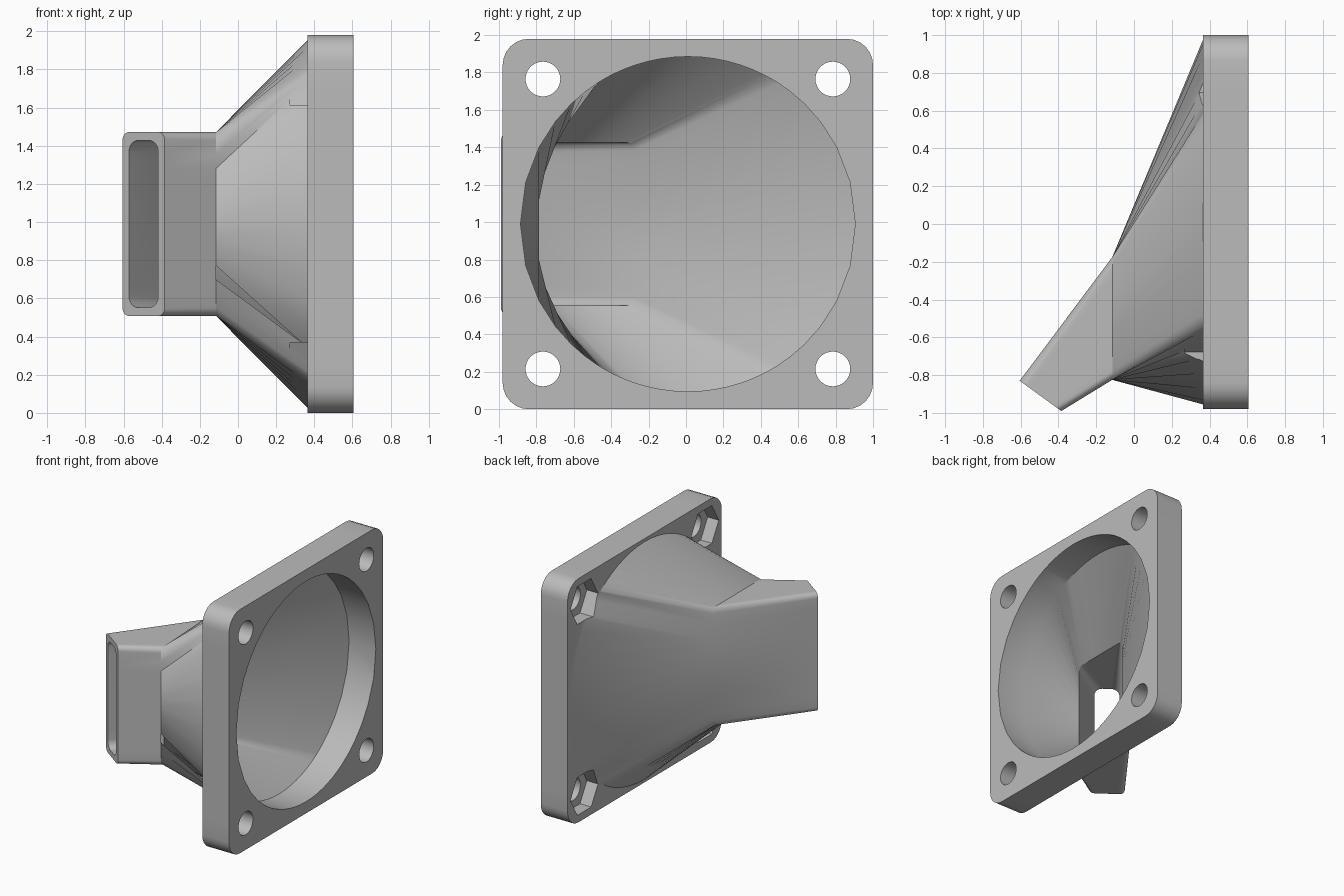
import bpy, bmesh, math
from mathutils import Vector

cube = bpy.data.objects.get("Cube")
if cube:
    bpy.data.objects.remove(cube, do_unlink=True)

grey = bpy.data.materials.new("light grey")
grey.use_nodes = True
colour = (0.5, 0.5, 0.5, 1)
grey.diffuse_color = colour
grey.node_tree.nodes["Principled BSDF"].inputs["Base Color"].default_value = colour

CY, CZ = 0.01, 0.99               # flange centre
BACK, FRONT = 0.365, 0.605        # flange faces along x
NECK = -0.115                     # x where duct meets funnel
END = Vector((-0.495, -0.91, CZ)) # centre of duct mouth
ACROSS = Vector((0.22, -0.16, 0)).normalized()
ALONG = Vector((-0.16, -0.22, 0)).normalized()
UP = Vector((0, 0, 1))


def rounded_rect(hw, hh, r, steps=6, edge=12):
    """Outline with rounded corners and evenly divided straight sides."""
    arcs = []
    for k, (sx, sy) in enumerate([(1, 1), (-1, 1), (-1, -1), (1, -1)]):
        arcs.append([Vector((sx * (hw - r) + r * math.cos(a), sy * (hh - r) + r * math.sin(a)))
                     for a in [math.pi / 2 * (k + i / steps) for i in range(steps + 1)]])
    pts = []
    for k in range(4):
        a, b = arcs[k][-1], arcs[(k + 1) % 4][0]
        pts += arcs[k] + [a.lerp(b, i / edge) for i in range(1, edge)]
    return pts


def place(pts, centre, u, v=UP):
    return [centre + u * p.x + v * p.y for p in pts]


def loft(name, rings):
    """Closed solid through matching rings."""
    bm = bmesh.new()
    loops = [[bm.verts.new(p) for p in ring] for ring in rings]
    n = len(loops[0])
    for a, b in zip(loops, loops[1:]):
        for i in range(n):
            j = (i + 1) % n
            bm.faces.new((a[i], a[j], b[j], b[i]))
    bm.faces.new(loops[0])
    bm.faces.new(loops[-1])
    bmesh.ops.recalc_face_normals(bm, faces=bm.faces)
    mesh = bpy.data.meshes.new(name)
    bm.to_mesh(mesh)
    bm.free()
    mesh.materials.append(grey)
    obj = bpy.data.objects.new(name, mesh)
    bpy.context.collection.objects.link(obj)
    return obj


def prism(name, y, z, r, sides, x0, x1):
    ring = [(r * math.cos(t), r * math.sin(t)) for t in
            [2 * math.pi * i / sides for i in range(sides)]]
    return loft(name, [[Vector((x, y + a, z + b)) for a, b in ring] for x in (x0, x1)])


def combine(body, other, operation):
    mod = body.modifiers.new(operation.title(), "BOOLEAN")
    mod.operation, mod.solver, mod.object = operation, "EXACT", other
    bpy.context.view_layer.objects.active = body
    bpy.ops.object.modifier_apply(modifier=mod.name)
    bpy.data.objects.remove(other, do_unlink=True)


def duct(name, mouth, neck, neck_y, radius, x_end, extra):
    """Slit mouth to rectangular neck to round fan opening."""
    mouth_pts, neck_pts = rounded_rect(*mouth), rounded_rect(*neck)
    rings = [place(mouth_pts, END + ALONG * extra, ACROSS)] if extra else []
    rings.append(place(mouth_pts, END, ACROSS))
    rings.append(place(neck_pts, Vector((NECK, neck_y, CZ)), Vector((0, -1, 0))))
    circle = [p.normalized() * radius for p in neck_pts]
    for x in (BACK, x_end):
        rings.append(place(circle, Vector((x, CY, CZ)), Vector((0, -1, 0))))
    return loft(name, rings)


# Square mounting flange
outline = rounded_rect(0.99, 0.99, 0.14)
body = loft("fan_duct", [place(outline, Vector((x, CY, CZ)), Vector((0, -1, 0)))
                         for x in (BACK, FRONT)])

# Outer funnel and angled duct
combine(body, duct("outer_shell", (0.136, 0.482, 0.04), (0.325, 0.482, 0.045),
                   -0.5, 0.965, 0.45, 0), "UNION")

# Hollow airway
combine(body, duct("airway", (0.095, 0.438, 0.06), (0.255, 0.435, 0.04),
                   -0.53, 0.895, 0.7, 0.1), "DIFFERENCE")

# Screw holes with hexagonal nut pockets
for sy in (-1, 1):
    for sz in (-1, 1):
        y, z = CY + sy * 0.775, CZ + sz * 0.775
        combine(body, prism("screw_hole", y, z, 0.093, 32, 0.3, 0.7), "DIFFERENCE")
        combine(body, prism("nut_pocket", y, z, 0.177, 6, 0.27, 0.465), "DIFFERENCE")

bpy.ops.object.select_all(action="DESELECT")
body.select_set(True)
bpy.context.view_layer.objects.active = body
bpy.ops.object.shade_smooth_by_angle(angle=math.radians(30))
